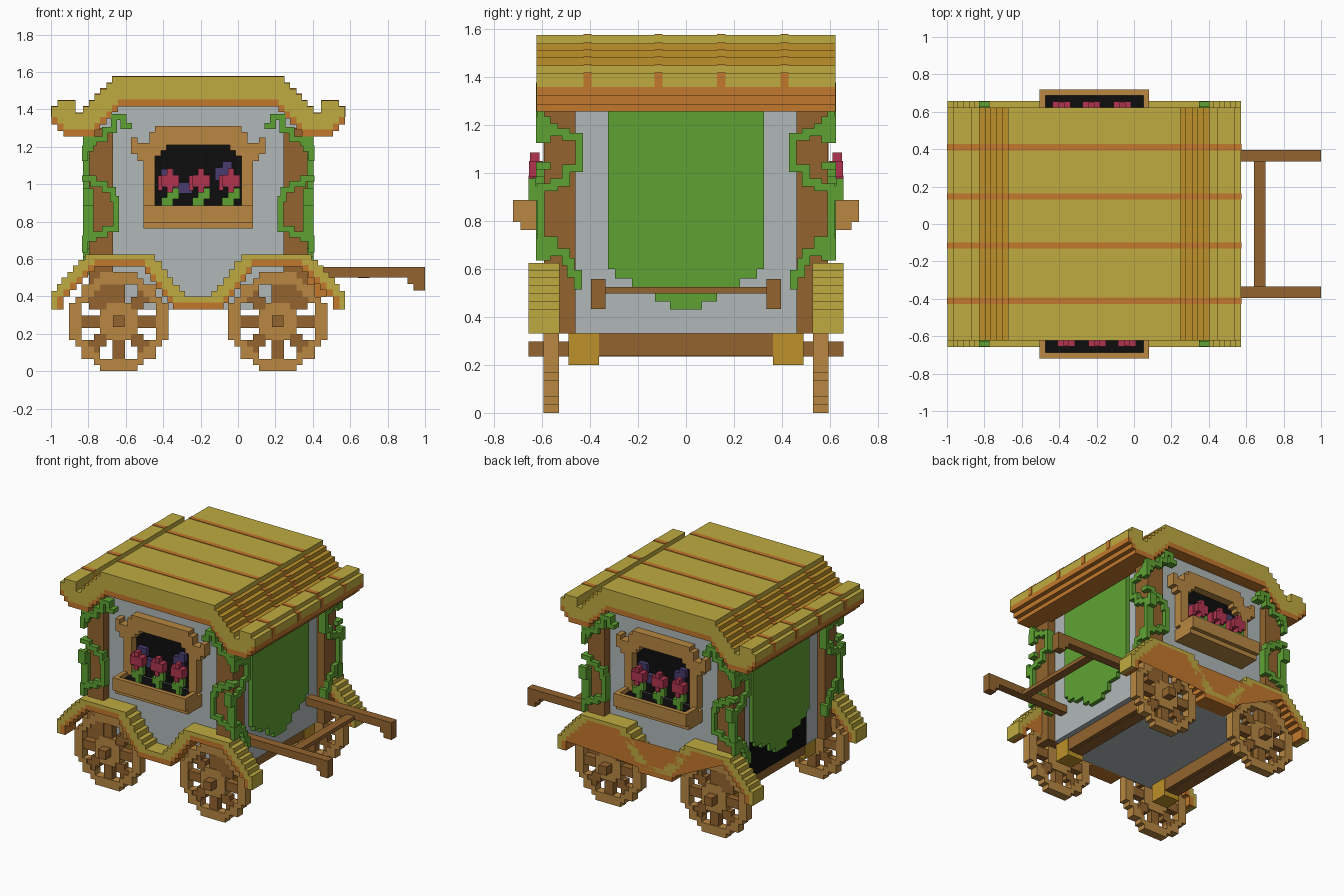
import bpy, bmesh
from mathutils import Vector

cube = bpy.data.objects.get("Cube")
if cube:
    bpy.data.objects.remove(cube, do_unlink=True)

CX = -0.2125   # centre of the wagon body along x
V = 0.0315     # block size


def material(name, rgb):
    lin = [(c / 255 / 12.92) if c < 11 else ((c / 255 + 0.055) / 1.055) ** 2.4 for c in rgb]
    m = bpy.data.materials.new(name)
    m.use_nodes = True
    m.diffuse_color = (*lin, 1)
    m.node_tree.nodes["Principled BSDF"].inputs["Base Color"].default_value = (*lin, 1)
    return m


YELLOW = material("straw yellow", (191, 171, 64))
OCHRE = material("ochre", (191, 145, 41))
ORANGE = material("orange", (196, 120, 45))
LIGHT = material("light wood", (184, 135, 66))
BROWN = material("brown wood", (148, 100, 47))
GREY = material("grey plaster", (177, 185, 185))
GREEN = material("leaf green", (95, 162, 51))
BLACK = material("black", (13, 13, 13))
CRIMSON = material("crimson", (176, 52, 79))
PURPLE = material("purple", (72, 60, 110))


def finish(name, bm, *mats):
    bmesh.ops.recalc_face_normals(bm, faces=bm.faces)
    me = bpy.data.meshes.new(name)
    bm.to_mesh(me)
    bm.free()
    for m in mats:
        me.materials.append(m)
    ob = bpy.data.objects.new(name, me)
    ob.location.x = CX
    bpy.context.collection.objects.link(ob)
    return ob


def boxes(name, mat, items):
    """Each item is x0, x1, y0, y1, z0, z1 with x measured from the body centre."""
    bm = bmesh.new()
    for x0, x1, y0, y1, z0, z1 in items:
        vs = bmesh.ops.create_cube(bm, size=1)["verts"]
        for v in vs:
            v.co = Vector(((x0 + x1) / 2 + v.co.x * abs(x1 - x0),
                           (y0 + y1) / 2 + v.co.y * abs(y1 - y0),
                           (z0 + z1) / 2 + v.co.z * abs(z1 - z0)))
    return finish(name, bm, mat)


def outline(steps):
    """Symmetric staircase line from (distance, height) steps."""
    right, d = [], 0
    for end, z in steps:
        right += [(d, z), (end, z)]
        d = end
    right = right[1:]
    return [(-a, z) for a, z in reversed(right)] + right


def stepped(name, mats, top, bottom, e0, e1, along="y"):
    """Solid between two staircase lines, extruded from e0 to e1."""
    bm = bmesh.new()
    pts = outline(top) + outline(bottom)[::-1]
    place = (lambda a, z: (a, e0, z)) if along == "y" else (lambda a, z: (e0, a, z))
    face = bm.faces.new([bm.verts.new(place(a, z)) for a, z in pts])
    ext = bmesh.ops.extrude_face_region(bm, geom=[face])["geom"]
    move = (0, e1 - e0, 0) if along == "y" else (e1 - e0, 0, 0)
    bmesh.ops.translate(bm, vec=move, verts=[g for g in ext if isinstance(g, bmesh.types.BMVert)])
    return finish(name, bm, *mats)


def raised(steps, dz):
    return [(d, z + dz) for d, z in steps]


# Roof: straw cover over an orange lining
roof_top = [(.46, 1.575), (.49, 1.54), (.525, 1.51), (.555, 1.48), (.585, 1.447),
            (.615, 1.415), (.655, 1.38), (.753, 1.447), (.785, 1.415)]
roof_under = [(.43, 1.415), (.46, 1.385), (.49, 1.35), (.525, 1.32), (.555, 1.29),
              (.72, 1.255), (.753, 1.285), (.785, 1.32)]
roof_mid = raised(roof_under, .038)
roof = stepped("roof_cover", [YELLOW, OCHRE], roof_top, roof_mid, -.623, .623)
for p in roof.data.polygons:
    if abs(p.normal.y) < .5 and .455 < abs(p.center.x) < .62 and 1.4 < p.center.z < 1.545:
        p.material_index = 1
stepped("roof_lining", [ORANGE], roof_mid, roof_under, -.623, .623)
band_top = [(d, z + .004) for d, z in roof_top[:-1]] + [(.788, 1.419)]
band_low = roof_mid[:-1] + [(.788, roof_mid[-1][1])]
for y in (-.41, -.115, .147, .41):
    stepped("roof_band", [ORANGE], band_top, band_low, y - .017, y + .017)

# Body, corner posts and doors
boxes("body", GREY, [(-.525, .525, -.53, .53, .33, 1.44)])
boxes("corner_posts", BROWN, [(sx * .455, sx * .585, sy * .46, sy * .592, .33, 1.3)
                              for sx in (-1, 1) for sy in (-1, 1)])
curtain_low = [(.067, .43), (.13, .465), (.225, .525), (.295, .56), (.325, .6)]
for s in (-1, 1):
    stepped("curtain", [GREEN], [(.325, 1.32)], curtain_low, s * .52, s * .555, along="x")
boxes("rear_doorway", BLACK, [(-.53, -.52, -.325, .325, .335, 1.25)])

# Fenders
fender_top = [(.07, .40), (.10, .43), (.135, .46), (.165, .50), (.195, .545), (.23, .59),
              (.605, .625), (.64, .595), (.67, .565), (.70, .53), (.73, .50), (.755, .465), (.785, .43)]
fender_low = [(.135, .33), (.165, .365), (.195, .40), (.225, .44), (.255, .48), (.285, .52),
              (.555, .56), (.59, .53), (.62, .50), (.65, .465), (.685, .435), (.72, .40), (.755, .33)]
fender_mid = raised(fender_low[:-1], .038) + [(.755, .40)]
for s in (-1, 1):
    stepped("fender", [YELLOW], fender_top, fender_mid + [(.785, .33)], s * .528, s * .657)
    stepped("fender_trim", [ORANGE], fender_mid, fender_low, s * .528, s * .657)


# Wheels: blocky octagon rim, hub and eight spokes
def wheel_part(name, mat, test, x, y0, y1):
    c = .0331
    bm = bmesh.new()
    for i in range(-8, 8):
        for k in range(-8, 8):
            a, b = abs(i + .5), abs(k + .5)
            if test(max(a, b), min(a, b)):
                bm.faces.new([bm.verts.new((x + p * c, y0, .265 + q * c))
                              for p, q in ((i, k), (i + 1, k), (i + 1, k + 1), (i, k + 1))])
    bmesh.ops.remove_doubles(bm, verts=bm.verts, dist=.001)
    ext = bmesh.ops.extrude_face_region(bm, geom=bm.faces[:])["geom"]
    bmesh.ops.translate(bm, vec=(0, y1 - y0, 0), verts=[g for g in ext if isinstance(g, bmesh.types.BMVert)])
    finish(name, bm, mat)


def inside(hi, lo):
    return hi < 6 and hi + lo <= 8


def rim(hi, lo):
    return (hi + lo <= 10 or hi == lo == 5.5) and not inside(hi, lo)


def hub(hi, lo):
    return hi < 3 and hi + lo <= 4


def spoke(hi, lo):
    return inside(hi, lo) and not hub(hi, lo) and (lo < 1 or hi - lo < 2)


for x in (-.425, .425):
    for s in (-1, 1):
        wheel_part("wheel_rim", LIGHT, rim, x, s * .53, s * .593)
        wheel_part("wheel_hub", LIGHT, hub, x, s * .53, s * .593)
        wheel_part("wheel_spokes", BROWN, spoke, x, s * .535, s * .585)
    # Axle, its beam and the bearing blocks
    boxes("axle", BROWN, [(x - .031, x + .031, -.657, .657, .235, .297),
                          (x - .06, x + .06, -.4, .4, .237, .335)])
    boxes("axle_blocks", OCHRE, [(x - .065, x + .065, s * .363, s * .49, .2, .335) for s in (-1, 1)])

# Pulling shafts with crossbar
shaft = []
for s in (-1, 1):
    shaft += [(.5, 1.2125, s * .335, s * .396, .5, .557),
              (1.15, 1.2125, s * .335, s * .396, .432, .51),
              (1.12, 1.16, s * .335, s * .396, .465, .51)]
boxes("pulling_shafts", BROWN, shaft + [(.853, .915, -.34, .34, .497, .525)])

# Windows with planters and flowers, the back one turned half round
frame_top = [(.23, 1.31), (.262, 1.28), (.325, 1.22), (.36, 1.25)]
frame_low = [(.17, 1.21), (.2, 1.18), (.23, 1.15), (.293, .87), (.325, 1.125), (.36, 1.16)]
for s in (1, -1):
    def side(name, mat, items):
        boxes(name, mat, [(s * a, s * b, -s * c, -s * d, e, f) for a, b, c, d, e, f in items])

    stepped("window_frame", [LIGHT], frame_top, frame_low, -s * .525, -s * .593)
    side("window_opening", BLACK, [(-.25, .25, .525, .536, .86, 1.23)])
    side("planter", LIGHT, [(-.293, .293, .525, .69, .762, .85), (-.293, .293, .688, .72, .795, .887),
                            (-.293, -.262, .58, .69, .795, .887), (.262, .293, .58, .69, .795, .887)])
    side("planter_soil", BLACK, [(-.262, .262, .535, .688, .845, .855)])
    heads, stems = [], []
    for c in (-.15, .015, .175):
        heads += [(c - .047, c + .047, .595, .655, .985, 1.05), (c - .016, c + .016, .6, .657, .955, .99),
                  (c - .016, c + .016, .61, .65, 1.04, 1.085), (c - .064, c - .04, .575, .625, .965, 1.045)]
        stems += [(c - .016, c + .016, .61, .642, .85, .96), (c + .016, c + .047, .61, .642, .92, .98),
                  (c - .047, c - .016, .61, .642, .885, .93)]
    side("tulip_heads", CRIMSON, heads)
    side("tulip_stems", GREEN, stems)
    side("purple_blooms", PURPLE, [(-.2, -.13, .535, .57, 1.02, 1.08), (-.13, -.03, .535, .57, .95, 1.01),
                                   (.09, .16, .535, .57, 1.02, 1.09), (.13, .18, .535, .57, 1.06, 1.12)])

# Vines climbing the corner posts, drawn as stepped chains
front_vines = [[(.37, 1.31), (.40, 1.36), (.45, 1.36), (.45, 1.29), (.50, 1.24), (.56, 1.22),
                (.6, 1.19), (.605, 1.14)],
               [(.605, 1.03), (.56, 1.0), (.50, .97), (.455, .92), (.44, .88), (.44, .76),
                (.50, .73), (.56, .71), (.605, .69), (.605, .65)]]
end_vines = [[(.605, 1.24), (.605, 1.19), (.55, 1.17), (.50, 1.15), (.445, 1.12), (.445, 1.02),
              (.50, .96), (.55, .94), (.605, .93), (.64, .96)],
             [(.64, .9), (.605, .86), (.605, .72), (.55, .67), (.50, .63), (.48, .58), (.45, .53)]]


def chain(paths):
    h = V / 2
    for path in paths:
        for (a0, z0), (a1, z1) in zip(path, path[1:]):
            yield min(a0, a1) - h, max(a0, a1) + h, z0 - h, z0 + h
            yield a1 - h, a1 + h, min(z0, z1) - h, max(z0, z1) + h


for sx in (-1, 1):
    for sy in (-1, 1):
        items = [(sx * a, sx * b, sy * .565, sy * .624, c, d) for a, b, c, d in chain(front_vines)]
        items += [(sx * .56, sx * .617, sy * a, sy * b, c, d) for a, b, c, d in chain(end_vines)]
        boxes("climbing_vine", GREEN, items)
